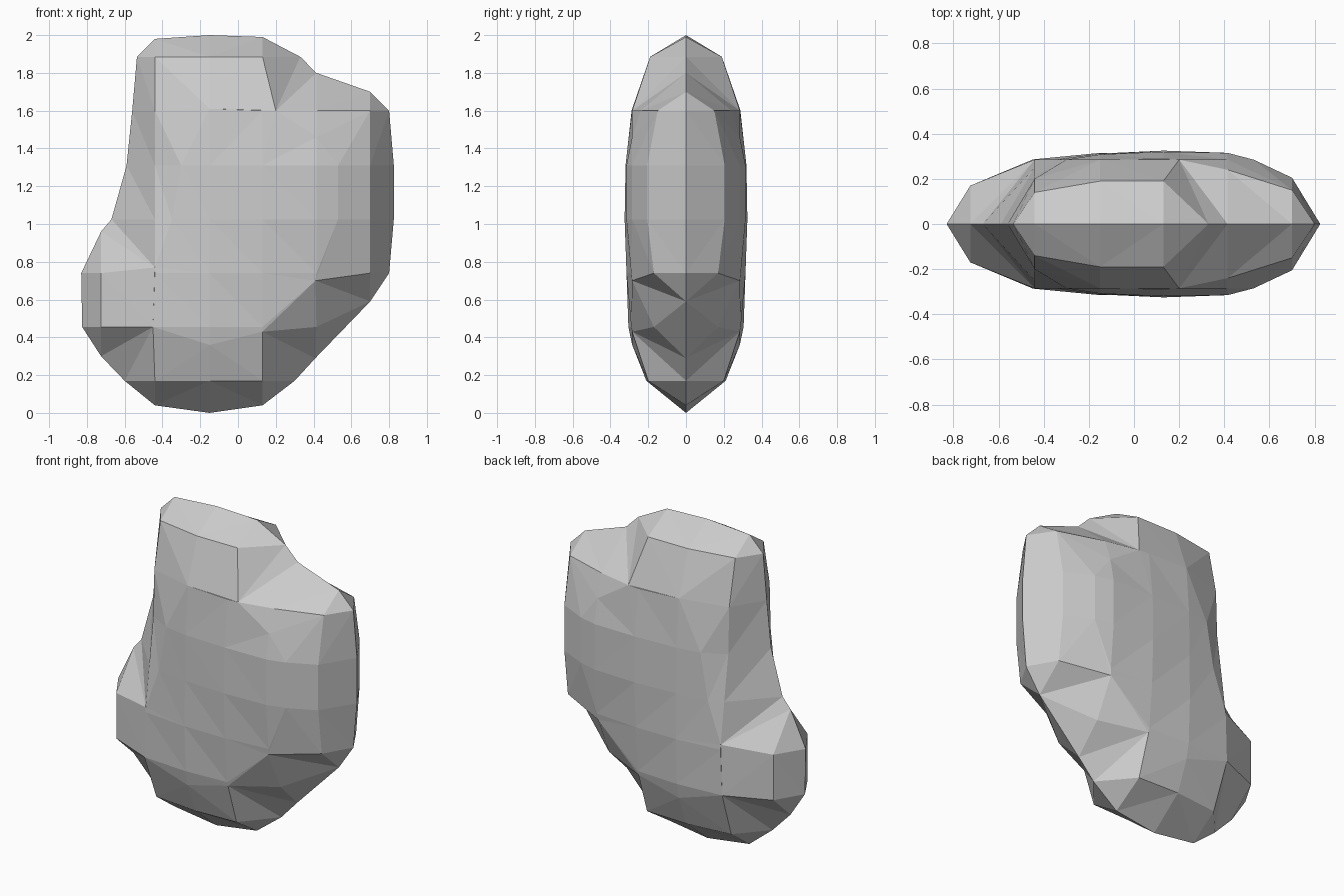
import bpy
import bmesh
from mathutils import Vector
from mathutils.geometry import delaunay_2d_cdt

if "Cube" in bpy.data.objects:
    bpy.data.objects.remove(bpy.data.objects["Cube"])

# Silhouette in the y = 0 plane (x, z), anticlockwise from the bottom
outline = [(-.15, 0), (.13, .04), (.30, .17), (.41, .29), (.70, .59), (.80, .74),
           (.825, 1.025), (.825, 1.31), (.80, 1.6), (.70, 1.70), (.415, 1.80),
           (.33, 1.885), (.13, 1.99), (-.15, 2), (-.44, 1.98), (-.535, 1.885),
           (-.56, 1.6), (-.59, 1.31), (-.67, 1.025), (-.725, .96), (-.83, .74),
           (-.825, .455), (-.725, .30), (-.60, .17), (-.44, .04)]

# Edge of the flatter plateau, at half depth 0.285
plateau = [(-.15, .36), (.13, .43), (.41, .70), (.53, 1.025), (.53, 1.31),
           (.415, 1.46), (.20, 1.6), (-.15, 1.61), (-.30, 1.31),
           (-.35, 1.025), (-.44, .77), (-.45, .455)]

# Half depths on a regular grid: row z -> (first x column, depths)
cols = [-.725, -.44, -.15, .13, .415, .70]
rows = {.17: (1, [.18, .21, .20]),
        .455: (0, [.17, None, .305, .29, .17]),
        .74: (0, [.17, .287, .315, .315, .29, .17]),
        1.025: (1, [.25, .312, .325, .315, .205]),
        1.31: (1, [.21, .308, .32, .315, .205]),
        1.6: (1, [.20, None, .288, .24, .15]),
        1.885: (1, [.14, .19, .19])}

pts = [Vector(p) for p in outline + plateau]
depth = [0.0] * len(outline) + [.285] * len(plateau)
for z, (start, values) in rows.items():
    for i, d in enumerate(values):
        if d:
            pts.append(Vector((cols[start + i], z)))
            depth.append(d)


def loop(start, count):
    return [(start + i, start + (i + 1) % count) for i in range(count)]


edges = loop(0, len(outline)) + loop(len(outline), len(plateau))
flat, _, tris, orig, _, _ = delaunay_2d_cdt(pts, edges, [], 1, 1e-5)

# Faceted cushion: front half and mirrored back half, joined at the rim
bm = bmesh.new()
for side in (-1, 1):
    vs = [bm.verts.new((p.x, side * (depth[o[0]] if o else .285), p.y))
          for p, o in zip(flat, orig)]
    for t in tris:
        bm.faces.new([vs[i] for i in t])
bmesh.ops.remove_doubles(bm, verts=bm.verts, dist=1e-4)
bmesh.ops.recalc_face_normals(bm, faces=bm.faces)
mesh = bpy.data.meshes.new("faceted_body")
bm.to_mesh(mesh)
bm.free()
bpy.context.collection.objects.link(bpy.data.objects.new("faceted_body", mesh))
